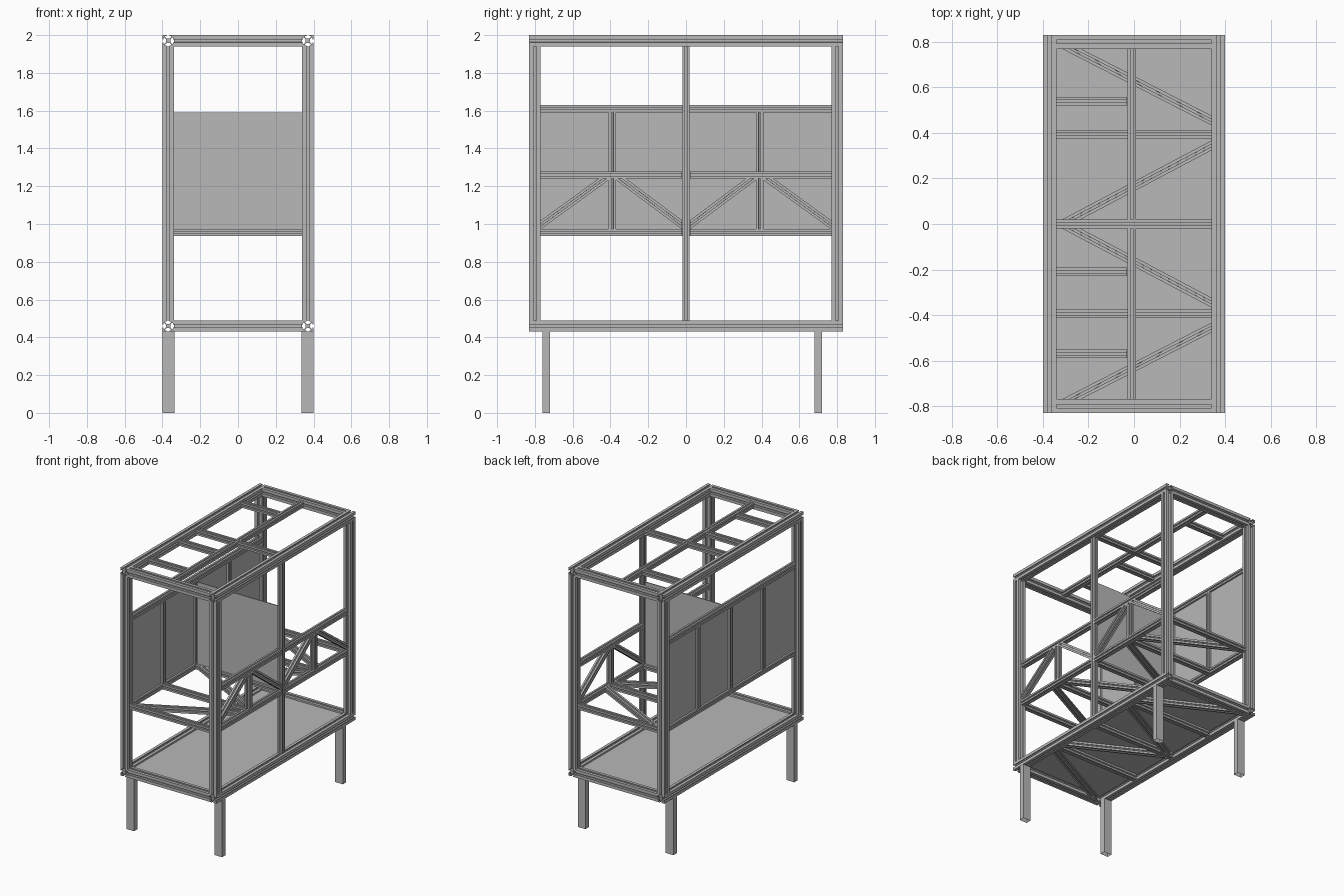
import bpy
import bmesh
from mathutils import Vector

cube = bpy.data.objects.get("Cube")
if cube:
    bpy.data.objects.remove(cube)

grey = bpy.data.materials.new("aluminium_grey")
grey.use_nodes = True
COLOUR = (0.48, 0.48, 0.48, 1)
grey.diffuse_color = COLOUR
grey.node_tree.nodes["Principled BSDF"].inputs["Base Color"].default_value = COLOUR

X, Y, Z = Vector((1, 0, 0)), Vector((0, 1, 0)), Vector((0, 0, 1))
BIG, SMALL = 0.06, 0.038


def finish(name, bm):
    bmesh.ops.recalc_face_normals(bm, faces=bm.faces)
    mesh = bpy.data.meshes.new(name)
    bm.to_mesh(mesh)
    bm.free()
    mesh.materials.append(grey)
    obj = bpy.data.objects.new(name, mesh)
    bpy.context.collection.objects.link(obj)
    return obj


def slot_profile(size):
    """Square extrusion section with an undercut slot in each side."""
    h = size / 2
    side = [(1, -1), (1, -.26), (.82, -.26), (.82, -.55), (.68, -.55), (.38, -.25),
            (.38, .25), (.68, .55), (.82, .55), (.82, .26), (1, .26)]
    points = []
    for _ in range(4):
        points += [(u * h, v * h) for u, v in side]
        side = [(-v, u) for u, v in side]
    return points


def bar(name, p, q, size=SMALL, up=None, cut_p=None, cut_q=None):
    """Slotted bar from p to q; each end may be mitred to a plane normal."""
    p, q = Vector(p), Vector(q)
    d = (q - p).normalized()
    if up is None:
        up = X if abs(d.z) > 0.9 else Z
    side = up.cross(d).normalized()
    up = d.cross(side)
    bm = bmesh.new()
    rings = []
    for end, normal in ((p, cut_p or d), (q, cut_q or d)):
        ring = []
        for u, v in slot_profile(size):
            off = side * u + up * v
            ring.append(bm.verts.new(end + off - d * (off.dot(normal) / d.dot(normal))))
        rings.append(ring)
    a, b = rings
    n = len(a)
    for i in range(n):
        j = (i + 1) % n
        bm.faces.new((a[i], a[j], b[j], b[i]))
    bm.faces.new(a)
    bm.faces.new(b)
    return finish(name, bm)


def box(name, low, high):
    bm = bmesh.new()
    bmesh.ops.create_cube(bm, size=1)
    low, high = Vector(low), Vector(high)
    for v in bm.verts:
        v.co = (low + high) / 2 + v.co * (high - low)
    return finish(name, bm)


SIDES = (("left", 1), ("right", -1))
ENDS = (("front", -1), ("back", 1))

# Heavy outer frame: long rails, end rails and corner posts
for level, z in (("bottom", 0.46), ("top", 1.97)):
    for side, s in SIDES:
        bar(f"{level}_{side}_rail", (s * .37, -.83, z), (s * .37, .83, z), BIG)
    for end, e in ENDS:
        bar(f"{level}_{end}_rail", (-.34, e * .8, z), (.34, e * .8, z), BIG)
for side, s in SIDES:
    for end, e in ENDS:
        bar(f"{end}_{side}_post", (s * .37, e * .8, .49), (s * .37, e * .8, 1.94), BIG)
bar("middle_post", (.36, 0, .49), (.36, 0, 1.94))

# Roof: centre beam, full crossbar and short crossbars
bar("roof_crossbar", (-.34, 0, 1.97), (.34, 0, 1.97))
for end, e in ENDS:
    bar(f"roof_beam_{end}", (-.01, e * .02, 1.97), (-.01, e * .77, 1.97))
for i, y in enumerate((-.57, -.21, .54)):
    bar(f"roof_short_bar_{i}", (-.34, y, 1.97), (-.03, y, 1.97))

# Braced grids under the floor and at shelf height
for level, z in (("floor", .451), ("shelf", .955)):
    for i, y in enumerate((-.395, 0, .395)):
        bar(f"{level}_crossbar_{i}", (-.34, y, z), (.34, y, z))
    for end, e in ENDS:
        bar(f"{level}_{end}_outer_brace", (-.275, e * .77, z), (.34, e * .455, z),
            cut_p=Y, cut_q=X)
        bar(f"{level}_{end}_inner_brace", (-.275, e * .02, z), (.34, e * .345, z),
            cut_p=Y, cut_q=X)
for end, e in ENDS:
    bar(f"shelf_{end}_rail", (-.34, e * .79, .955), (.34, e * .79, .955))

# Truss on the left side and panel frame on the right side
for end, e in ENDS:
    for z in (.955, 1.26):
        bar(f"truss_{end}_chord", (.36, e * .02, z), (.36, e * .77, z))
    bar(f"truss_{end}_upright", (.36, e * .39, .974), (.36, e * .39, 1.241))
    bar(f"truss_{end}_outer_diagonal", (.36, e * .77, .995), (.36, e * .43, 1.241),
        up=X, cut_p=Y, cut_q=Z)
    bar(f"truss_{end}_inner_diagonal", (.36, e * .02, .995), (.36, e * .35, 1.241),
        up=X, cut_p=Y, cut_q=Z)
for z in (.955, 1.61):
    bar("panel_rail", (-.36, -.77, z), (-.36, .77, z))
for i, y in enumerate((-.39, 0, .39)):
    bar(f"panel_upright_{i}", (-.36, y, .974), (-.36, y, 1.591))

# Sheet panels
box("side_panel", (-.364, -.77, .965), (-.356, .77, 1.6))
box("divider_panel", (-.34, -.004, .965), (.34, .004, 1.59))
box("floor_panel", (-.345, -.775, .47), (.345, .775, .478))

# Hollow rectangular legs
for side, s in SIDES:
    for end, y in (("front", -.74), ("back", .70)):
        leg = box(f"{end}_{side}_leg", (s * .367 - .032, y - .02, 0), (s * .367 + .032, y + .02, .43))
        bm = bmesh.new()
        bm.from_mesh(leg.data)
        bottom = [f for f in bm.faces if f.normal.z < -0.9]
        bmesh.ops.inset_region(bm, faces=bottom, thickness=.004)
        for v in bottom[0].verts:
            v.co.z = .42
        bm.to_mesh(leg.data)
        bm.free()
